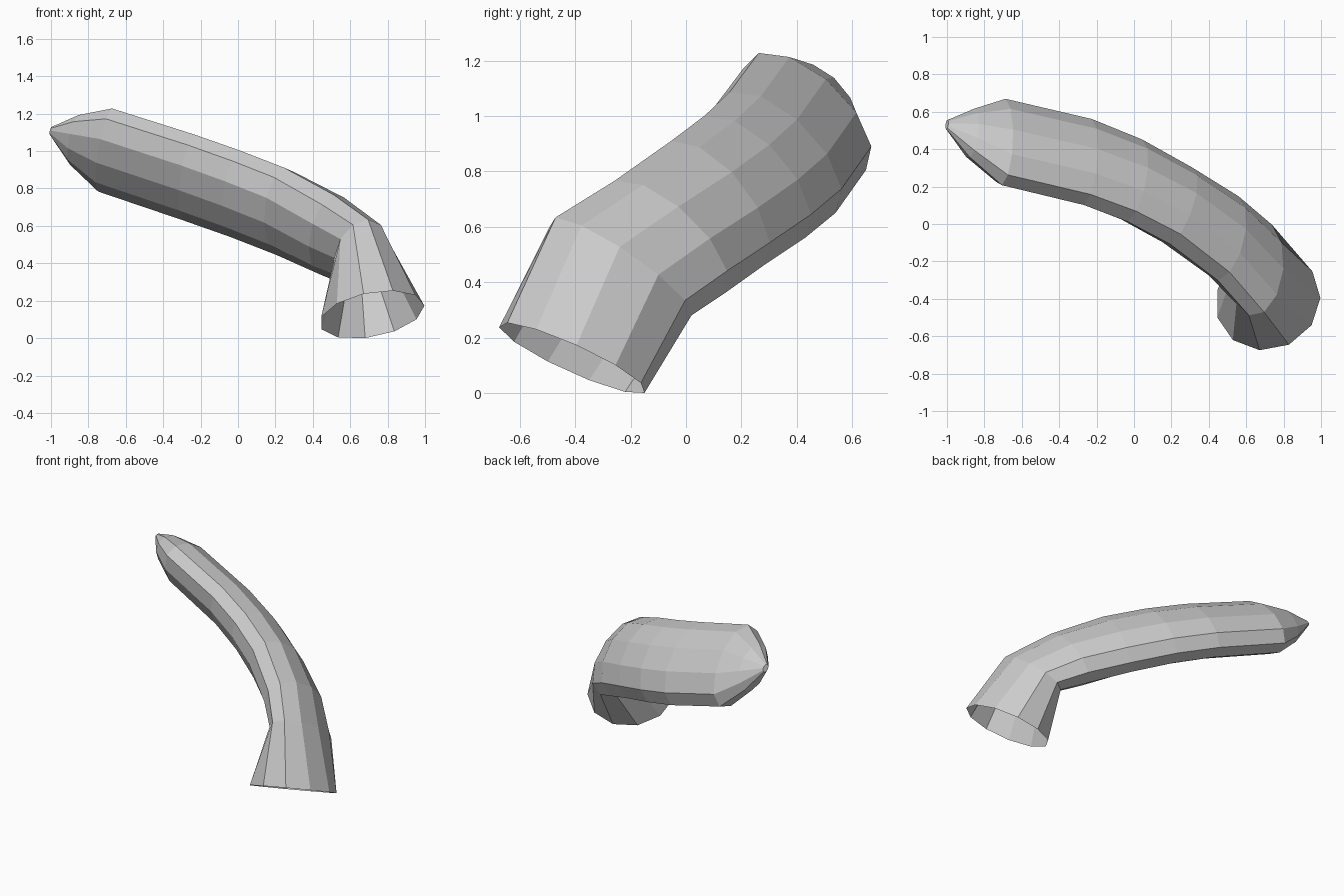
import bpy, math
from mathutils import Vector

if "Cube" in bpy.data.objects:
    bpy.data.objects.remove(bpy.data.objects["Cube"])

SIDES = 11

# Cross-sections from flared open base to blunt tip:
# (upper front end, lower back end, half thickness)
sections = [
    ((0.75, -0.66, 0.245), (0.68, -0.15, 0.00), 0.285),
    ((0.655, -0.48, 0.62), (0.66, 0.02, 0.28), 0.155),
    ((0.48, -0.28, 0.74), (0.50, 0.14, 0.36), 0.165),
    ((0.22, -0.08, 0.885), (0.26, 0.28, 0.46), 0.165),
    ((-0.01, 0.04, 0.975), (0.00, 0.43, 0.56), 0.16),
    ((-0.25, 0.13, 1.06), (-0.26, 0.54, 0.65), 0.155),
    ((-0.69, 0.235, 1.20), (-0.72, 0.65, 0.805), 0.15),
    ((-0.865, 0.375, 1.175), (-0.875, 0.60, 0.94), 0.10),
    ((-1.00, 0.51, 1.125), (-1.00, 0.555, 1.09), 0.018),
]
ends = [(Vector(e), Vector(g), w) for e, g, w in sections]
# The upper end is the middle of an edge, the lower end is a corner
apothem = math.cos(math.pi / SIDES)
mids = [(e + g * apothem) / (1 + apothem) for e, g, w in ends]


def ring(i):
    """Elliptical ring of corners across the bent tube."""
    e, g, w = ends[i]
    if i == 0:
        tangent = Vector((0.17, -0.39, -0.90))
    else:
        tangent = mids[i - 1] - mids[min(i + 1, len(mids) - 1)]
    major = mids[i] - g
    minor = major.cross(tangent).normalized() * w
    angles = [(k + 0.5) * math.tau / SIDES for k in range(SIDES)]
    return [mids[i] + major * math.cos(a) + minor * math.sin(a) for a in angles]


# Skin the rings; the base stays open and the tip is closed
verts = [p for i in range(len(ends)) for p in ring(i)]
faces = []
for i in range(len(ends) - 1):
    for k in range(SIDES):
        a, b = i * SIDES + k, i * SIDES + (k + 1) % SIDES
        faces.append((a, b, b + SIDES, a + SIDES))
faces.append(tuple(range(len(verts) - SIDES, len(verts))))

mesh = bpy.data.meshes.new("curved_horn")
mesh.from_pydata(verts, [], faces)
mesh.update()
horn = bpy.data.objects.new("curved_horn", mesh)
bpy.context.collection.objects.link(horn)

# Outward normals, flat faces
import bmesh
bm = bmesh.new()
bm.from_mesh(mesh)
bmesh.ops.recalc_face_normals(bm, faces=bm.faces)
bm.to_mesh(mesh)
bm.free()
